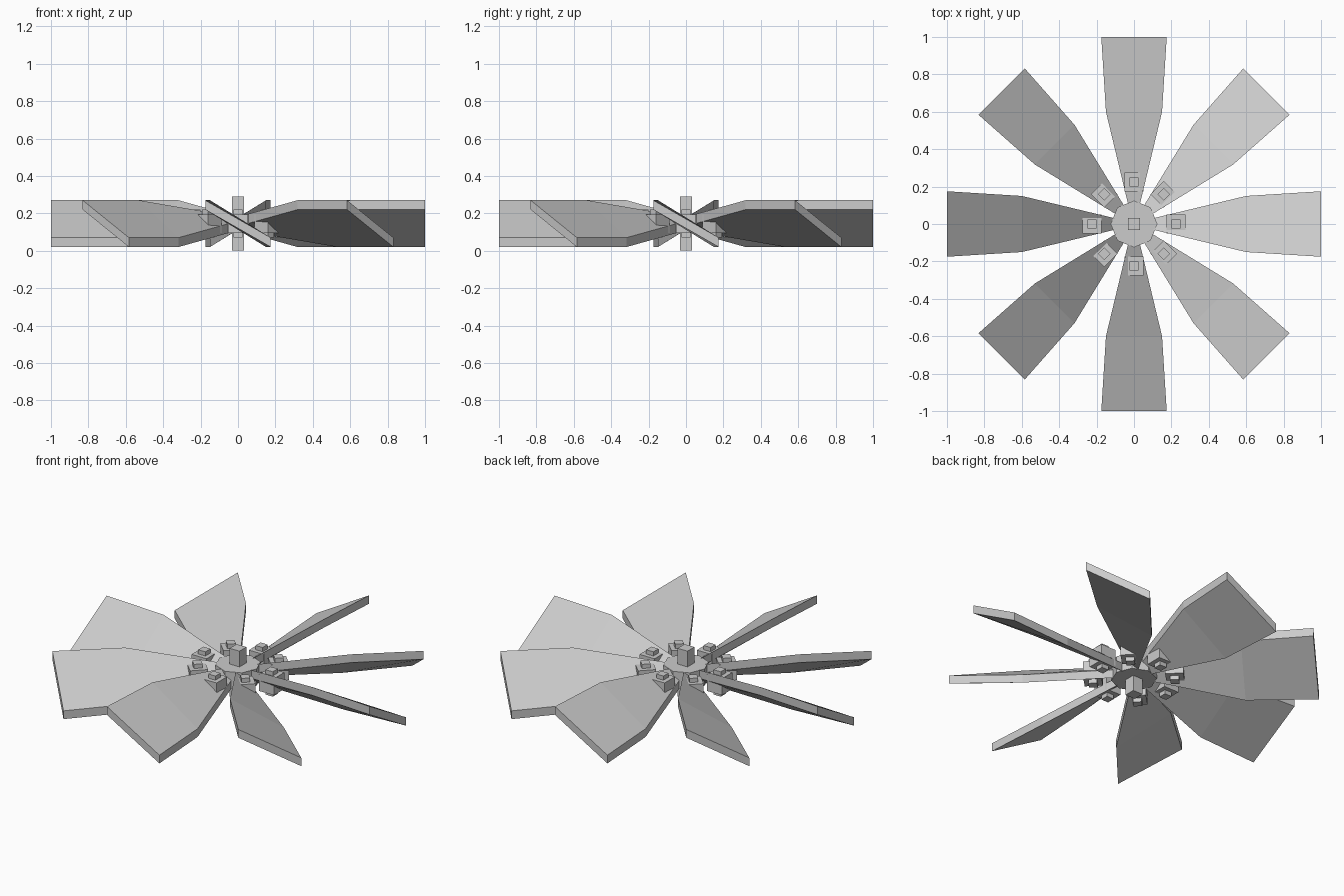
import bpy, bmesh, math
from mathutils import Matrix, Vector

if "Cube" in bpy.data.objects:
    bpy.data.objects.remove(bpy.data.objects["Cube"])

MID = 0.145      # height of the rotor's middle plane
COUNT = 8

metal = bpy.data.materials.new("plain grey")
metal.diffuse_color = (0.6, 0.6, 0.6, 1)
metal.use_nodes = True
metal.node_tree.nodes["Principled BSDF"].inputs["Base Color"].default_value = metal.diffuse_color


def finish(bm, name):
    bmesh.ops.recalc_face_normals(bm, faces=bm.faces)
    mesh = bpy.data.meshes.new(name)
    bm.to_mesh(mesh)
    bm.free()
    mesh.materials.append(metal)
    obj = bpy.data.objects.new(name, mesh)
    bpy.context.collection.objects.link(obj)
    return obj


def box(name, size, radius=0.0, angle=0.0):
    bm = bmesh.new()
    place = (Matrix.Rotation(angle, 4, 'Z')
             @ Matrix.Translation((radius, 0, MID))
             @ Matrix.Diagonal((*size, 1)))
    bmesh.ops.create_cube(bm, size=1, matrix=place)
    return finish(bm, name)


def blade(name, angle):
    # sections along the blade: radius, half width, half rise of the pitch
    sections = [(0.10, 0.03, 0.025), (0.60, 0.15, 0.10), (1.0, 0.175, 0.10)]
    t = 0.025    # half thickness
    turn = Matrix.Rotation(angle, 3, 'Z')
    bm = bmesh.new()
    rings = []
    for r, w, rise in sections:
        corners = [(-w, rise + t), (w, -rise + t), (w, -rise - t), (-w, rise - t)]
        rings.append([bm.verts.new(turn @ Vector((r, y, MID + z))) for y, z in corners])
    for a, b in zip(rings, rings[1:]):
        for i in range(4):
            j = (i + 1) % 4
            bm.faces.new((a[i], a[j], b[j], b[i]))
    bm.faces.new(rings[0])
    bm.faces.new(rings[-1])
    return finish(bm, name)


# octagonal hub disc
bm = bmesh.new()
bmesh.ops.create_cone(bm, cap_ends=True, segments=8, radius1=0.125, radius2=0.125,
                      depth=0.10, matrix=Matrix.Translation((0, 0, MID)))
finish(bm, "hub_disc")

# square shaft through the hub
box("shaft", (0.066, 0.066, 0.29))

# pitched blades, each held by a clamp block with a bolt through it
for k in range(COUNT):
    a = k * math.tau / COUNT
    blade(f"blade_{k + 1}", a)
    box(f"clamp_{k + 1}", (0.10, 0.10, 0.10), 0.225, a)
    box(f"clamp_bolt_{k + 1}", (0.048, 0.048, 0.15), 0.225, a)
